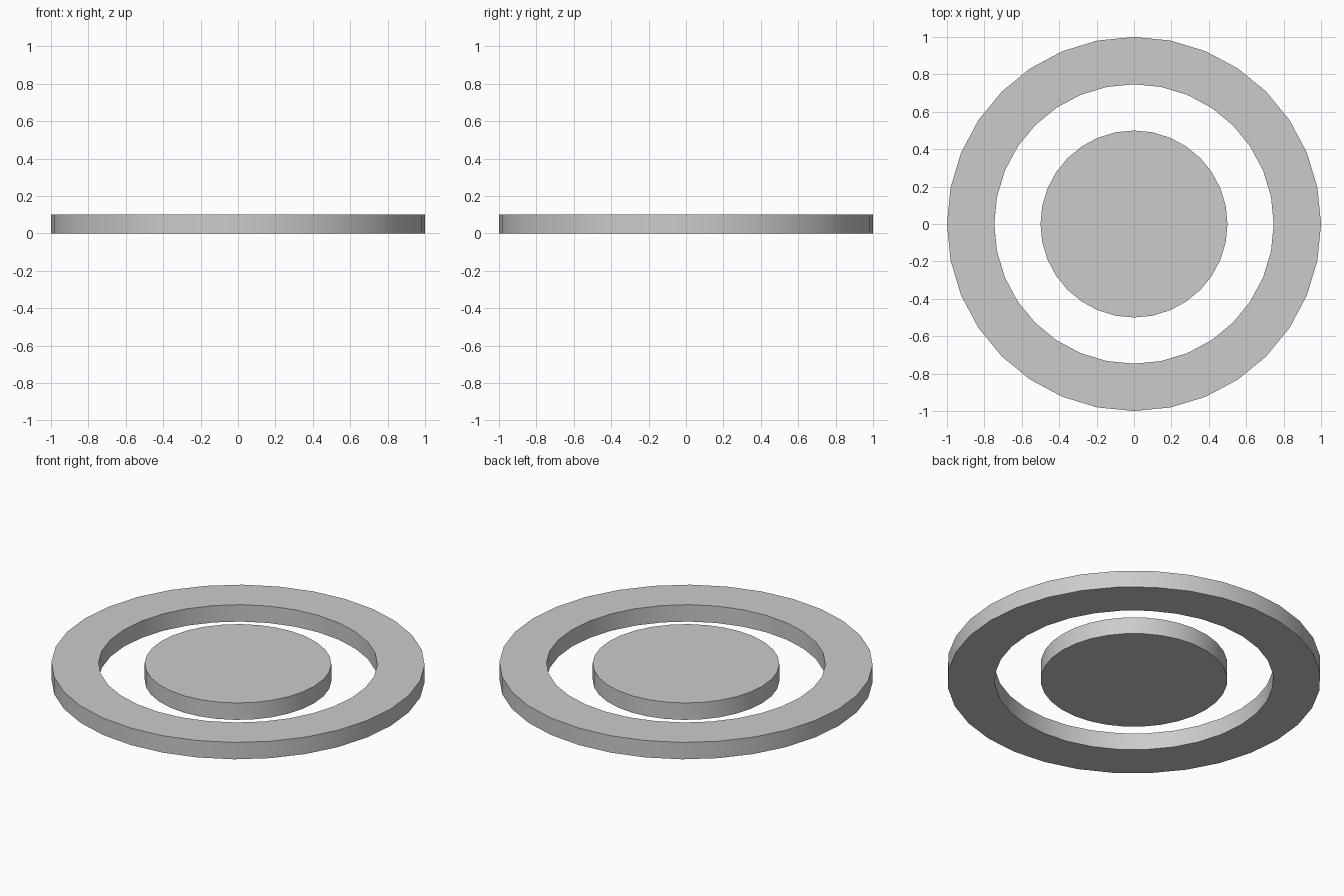
import bpy, bmesh
from math import cos, sin, pi, radians

if "Cube" in bpy.data.objects:
    bpy.data.objects.remove(bpy.data.objects["Cube"])

SIDES = 32
HEIGHT = 0.1


def lathe(name, profile):
    """Revolve a closed (radius, z) profile around z; radius-free ends are capped."""
    bm = bmesh.new()
    rings = [[bm.verts.new((r * cos(2 * pi * i / SIDES), r * sin(2 * pi * i / SIDES), z))
              for i in range(SIDES)] for r, z in profile]
    closed = len(rings) > 2
    for k in range(len(rings) if closed else len(rings) - 1):
        a, b = rings[k], rings[(k + 1) % len(rings)]
        for i in range(SIDES):
            j = (i + 1) % SIDES
            bm.faces.new((a[i], a[j], b[j], b[i]))
    if not closed:
        bm.faces.new(rings[0][::-1])
        bm.faces.new(rings[-1])
    bmesh.ops.recalc_face_normals(bm, faces=bm.faces)
    mesh = bpy.data.meshes.new(name)
    bm.to_mesh(mesh)
    bm.free()
    obj = bpy.data.objects.new(name, mesh)
    bpy.context.collection.objects.link(obj)
    bpy.ops.object.select_all(action='DESELECT')
    obj.select_set(True)
    bpy.context.view_layer.objects.active = obj
    bpy.ops.object.shade_smooth_by_angle(angle=radians(30))
    return obj


# Outer flat ring
lathe("outer_ring", [(0.747, 0), (1, 0), (1, HEIGHT), (0.747, HEIGHT)])
# Solid centre disc
lathe("center_disc", [(0.5, 0), (0.5, HEIGHT)])
